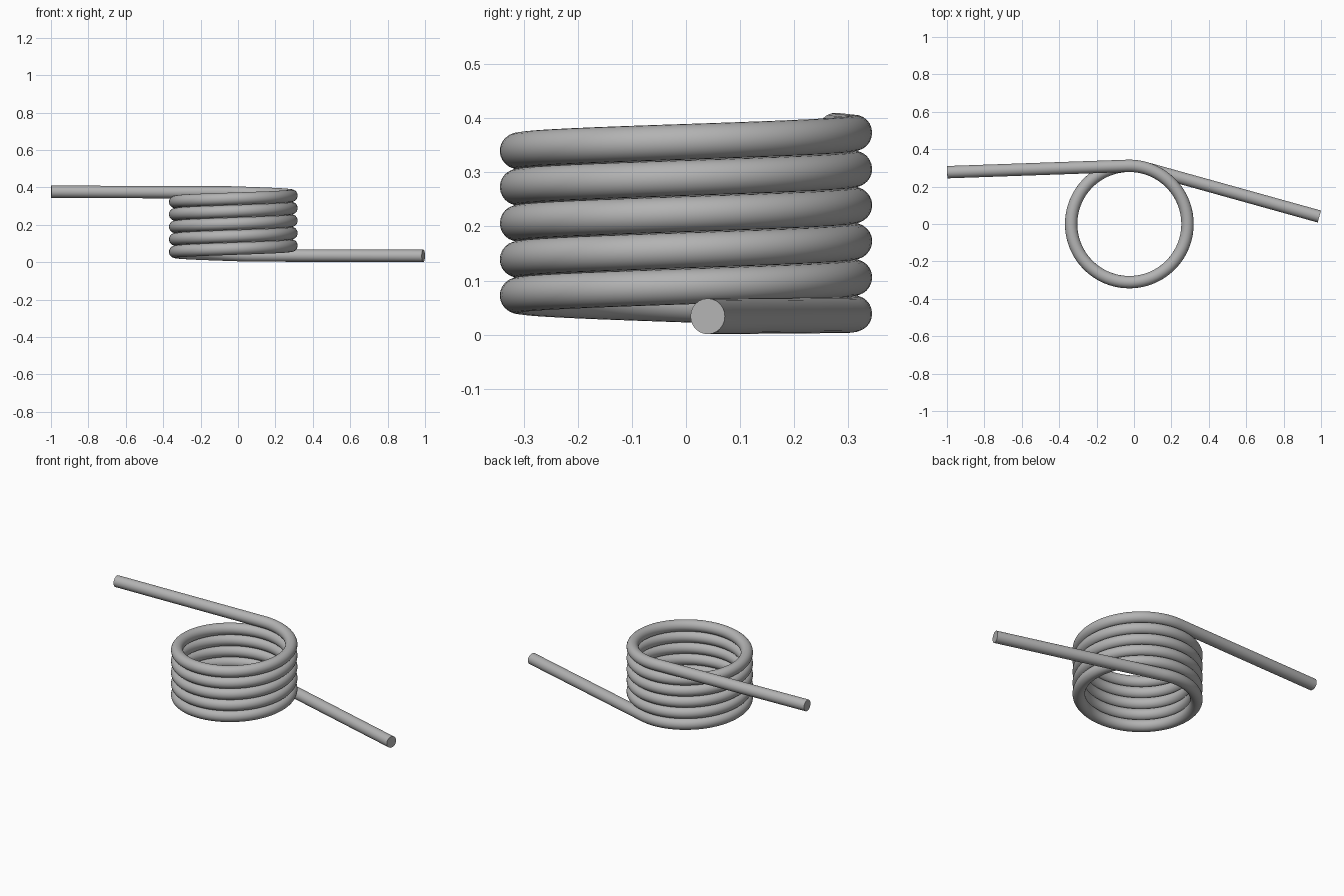
import bpy
from math import sin, cos, radians, pi
from mathutils import Vector

cube = bpy.data.objects.get("Cube")
if cube:
    bpy.data.objects.remove(cube, do_unlink=True)

WIRE_RADIUS = 0.033
COIL_RADIUS = 0.311
CENTRE_X = -0.025
PITCH = 0.0668
BASE_Z = 0.039
STEPS = 400

# Steel material
steel = bpy.data.materials.new("steel grey")
steel.use_nodes = True
colour = (0.45, 0.45, 0.45, 1)
steel.diffuse_color = colour
shader = steel.node_tree.nodes["Principled BSDF"]
shader.inputs["Base Color"].default_value = colour
shader.inputs["Roughness"].default_value = 0.5


def coil_point(angle):
    """Point on the rising helix; the coil's rear is at a quarter turn."""
    return Vector((CENTRE_X + COIL_RADIUS * cos(angle),
                   COIL_RADIUS * sin(angle),
                   BASE_Z + PITCH * (angle - pi / 2) / (2 * pi)))


# Wire path: lower leg, five turns, upper leg, both legs tangent to the coil
start = radians(74.4)
end = radians(92.1) + 5 * 2 * pi
path = [Vector((0.991, 0.04, WIRE_RADIUS + 0.001))]
path += [coil_point(start + (end - start) * i / STEPS) for i in range(STEPS + 1)]
path.append(Vector((-0.999, 0.277, 0.377)))

# Sweep a round section along the path, with flat cut ends
curve = bpy.data.curves.new("torsion_spring", "CURVE")
curve.dimensions = "3D"
curve.twist_mode = "Z_UP"
curve.bevel_depth = WIRE_RADIUS
curve.bevel_resolution = 10
curve.use_fill_caps = True
spline = curve.splines.new("POLY")
spline.points.add(len(path) - 1)
for point, co in zip(spline.points, path):
    point.co = (*co, 1)
curve.materials.append(steel)

spring = bpy.data.objects.new("torsion_spring", curve)
bpy.context.collection.objects.link(spring)
bpy.ops.object.select_all(action="DESELECT")
spring.select_set(True)
bpy.context.view_layer.objects.active = spring
bpy.ops.object.convert(target="MESH")
bpy.ops.object.shade_smooth_by_angle(angle=radians(40))
